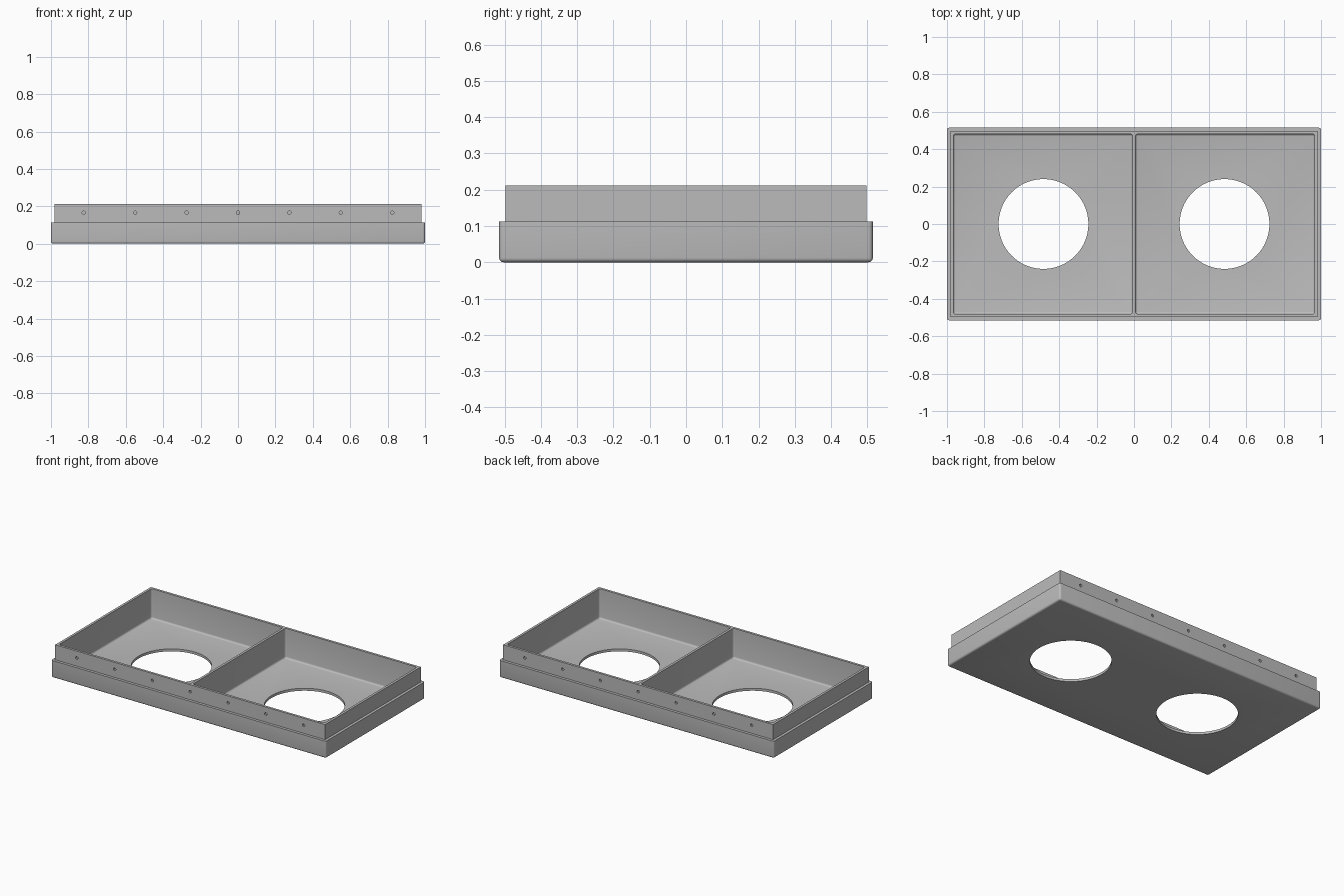
import bpy, bmesh, math
from mathutils import Matrix

cube = bpy.data.objects.get("Cube")
if cube:
    bpy.data.objects.remove(cube, do_unlink=True)

grey = bpy.data.materials.new("plain grey")
grey.use_nodes = True
GREY = (0.5, 0.5, 0.5, 1)
grey.diffuse_color = GREY
grey.node_tree.nodes["Principled BSDF"].inputs["Base Color"].default_value = GREY

HALF_X, HALF_Y = 1.0, 0.515      # outer tray
LEDGE, WALL = 0.018, 0.016       # step in to the rim, rim thickness
STEP_Z, TOP_Z, FLOOR_Z = 0.113, 0.212, 0.016


def finish(name, bm):
    mesh = bpy.data.meshes.new(name)
    bm.to_mesh(mesh)
    bm.free()
    mesh.materials.append(grey)
    obj = bpy.data.objects.new(name, mesh)
    bpy.context.collection.objects.link(obj)
    return obj


def box(name, x0, x1, y, z0, z1, radius=0):
    """Box spanning -y..y, with every edge but the top ones rounded."""
    bm = bmesh.new()
    bmesh.ops.create_cube(bm, size=1)
    bmesh.ops.scale(bm, vec=(x1 - x0, 2 * y, z1 - z0), verts=bm.verts)
    bmesh.ops.translate(bm, vec=((x0 + x1) / 2, 0, (z0 + z1) / 2), verts=bm.verts)
    if radius:
        edges = [e for e in bm.edges if any(v.co.z < z1 - 1e-4 for v in e.verts)]
        bmesh.ops.bevel(bm, geom=edges, offset=radius, segments=4,
                        profile=0.5, affect='EDGES', clamp_overlap=True)
    return finish(name, bm)


def cylinder(name, radius, depth, sides, matrix):
    bm = bmesh.new()
    bmesh.ops.create_cone(bm, cap_ends=True, segments=sides, radius1=radius,
                          radius2=radius, depth=depth, matrix=matrix)
    return finish(name, bm)


def combine(target, other, operation):
    """Apply a boolean and discard the helper."""
    other.hide_render = True
    mod = target.modifiers.new(operation.lower(), 'BOOLEAN')
    mod.operation, mod.solver, mod.object = operation, 'EXACT', other
    bpy.context.view_layer.objects.active = target
    bpy.ops.object.modifier_apply(modifier=mod.name)
    bpy.data.objects.remove(other, do_unlink=True)


# Tray body with the stepped-in rim above it
rim_x, rim_y = HALF_X - LEDGE, HALF_Y - LEDGE
tray = box("divided_tray", -HALF_X, HALF_X, HALF_Y, 0, STEP_Z, 0.012)
combine(tray, box("rim", -rim_x, rim_x, rim_y, 0.05, TOP_Z), 'UNION')

# Two pockets, leaving a divider wall between them, each with a round opening
for side in (-1, 1):
    x0, x1 = sorted((side * 0.008, side * (rim_x - WALL)))
    combine(tray, box("pocket", x0, x1, rim_y - WALL, FLOOR_Z, 0.3, 0.012), 'DIFFERENCE')
    place = Matrix.Translation((side * 0.484, 0, 0))
    combine(tray, cylinder("opening", 0.24, 0.2, 96, place), 'DIFFERENCE')

# Row of shallow screw holes along the front and back of the rim
for y in (-rim_y, rim_y):
    for i in range(-3, 4):
        place = Matrix.Translation((i * 0.275, y, 0.166)) @ Matrix.Rotation(math.pi / 2, 4, 'X')
        combine(tray, cylinder("screw_hole", 0.009, 0.02, 16, place), 'DIFFERENCE')

bpy.ops.object.select_all(action='DESELECT')
tray.select_set(True)
bpy.context.view_layer.objects.active = tray
bpy.ops.object.shade_smooth_by_angle(angle=math.radians(35))
